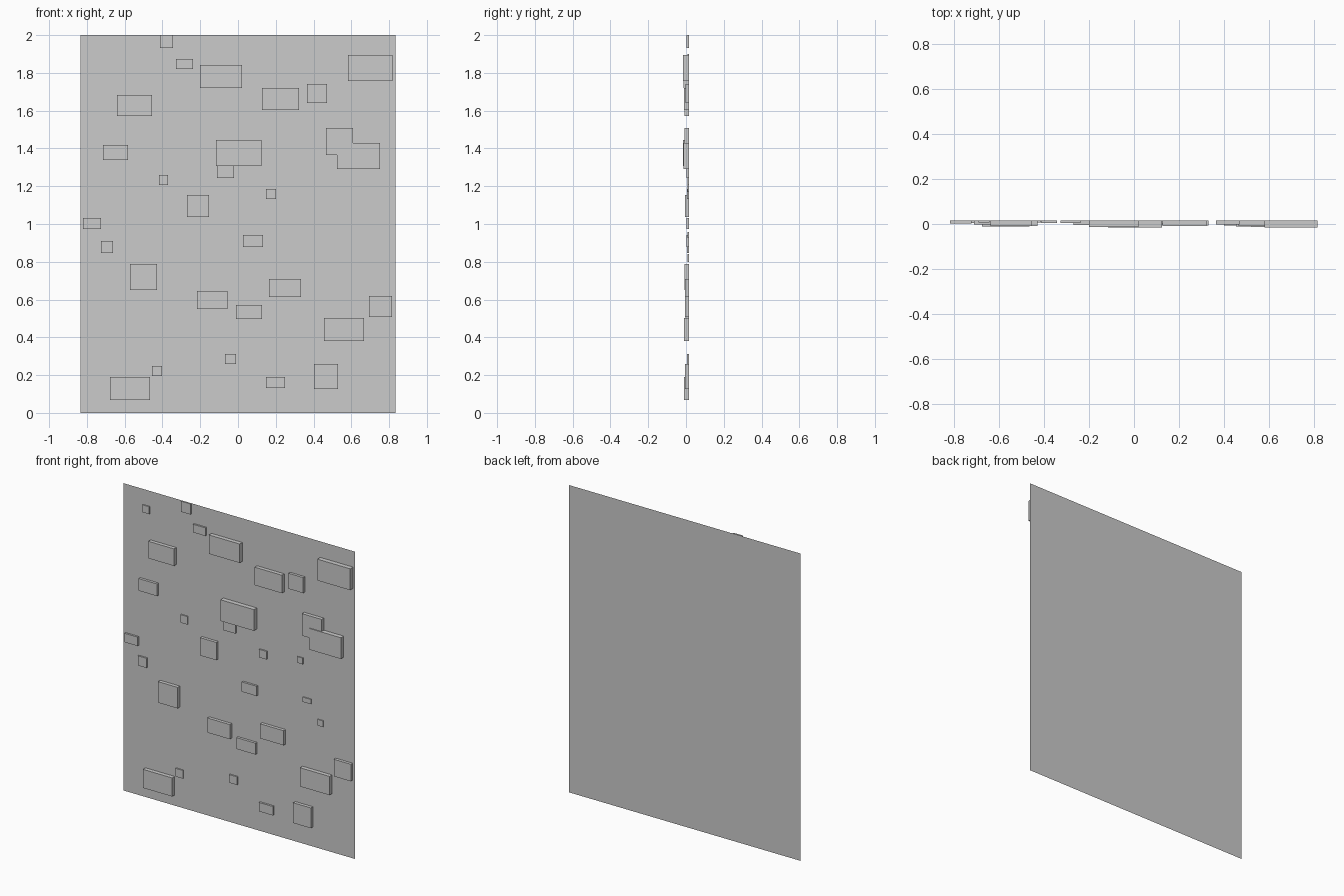
import bpy, bmesh
from mathutils import Matrix

WALL_Y = 0.015      # plane of the wall; blocks stick out towards -y

# wall: a single flat sheet
bpy.ops.mesh.primitive_plane_add(size=1)
wall = bpy.context.object
wall.name = "wall_panel"
wall.data.transform(Matrix(((1.667, 0, 0, 0), (0, 0, -1, WALL_Y), (0, 2, 0, 1), (0, 0, 0, 1))))

# raised blocks: left, right, bottom, top
blocks = [
    (-.413, -.344, 1.931, 2.0), (-.693, -.645, 1.852, 1.90), (-.328, -.238, 1.82, 1.873),
    (-.201, .021, 1.72, 1.843), (.582, .818, 1.757, 1.896), (.127, .323, 1.603, 1.72),
    (.365, .471, 1.64, 1.741), (-.640, -.455, 1.572, 1.683), (-.714, -.582, 1.339, 1.418),
    (-.116, .125, 1.307, 1.445), (-.111, -.021, 1.243, 1.31), (-.418, -.37, 1.207, 1.259),
    (-.27, -.153, 1.037, 1.153), (.148, .201, 1.132, 1.185), (-.82, -.725, .974, 1.032),
    (-.725, -.661, .847, .91), (.026, .132, .878, .942), (.46, .519, .926, .957),
    (-.571, -.429, .651, .788), (-.217, -.055, .55, .645), (-.011, .127, .497, .571),
    (.164, .333, .614, .709), (.693, .815, .508, .619), (.455, .667, .381, .503),
    (.466, .608, 1.365, 1.508), (.524, .751, 1.291, 1.429), (.402, .529, .127, .259),
    (.148, .249, .132, .19), (-.069, -.011, .259, .312), (-.455, -.402, .196, .249),
    (-.677, -.466, .069, .19), (.42, .46, 1.17, 1.21), (.565, .605, .80, .84),
]

bm = bmesh.new()
for x0, x1, z0, z1 in blocks:
    w, h = x1 - x0, z1 - z0
    d = 0.165 * (w * h) ** 0.5      # bigger blocks stand out further
    m = Matrix.Translation(((x0 + x1) / 2, WALL_Y - d / 2, (z0 + z1) / 2)) @ Matrix.Diagonal((w, d, h, 1))
    bmesh.ops.create_cube(bm, size=1, matrix=m)
mesh = bpy.data.meshes.new("raised_blocks")
bm.to_mesh(mesh)
bm.free()
bpy.context.collection.objects.link(bpy.data.objects.new("raised_blocks", mesh))
